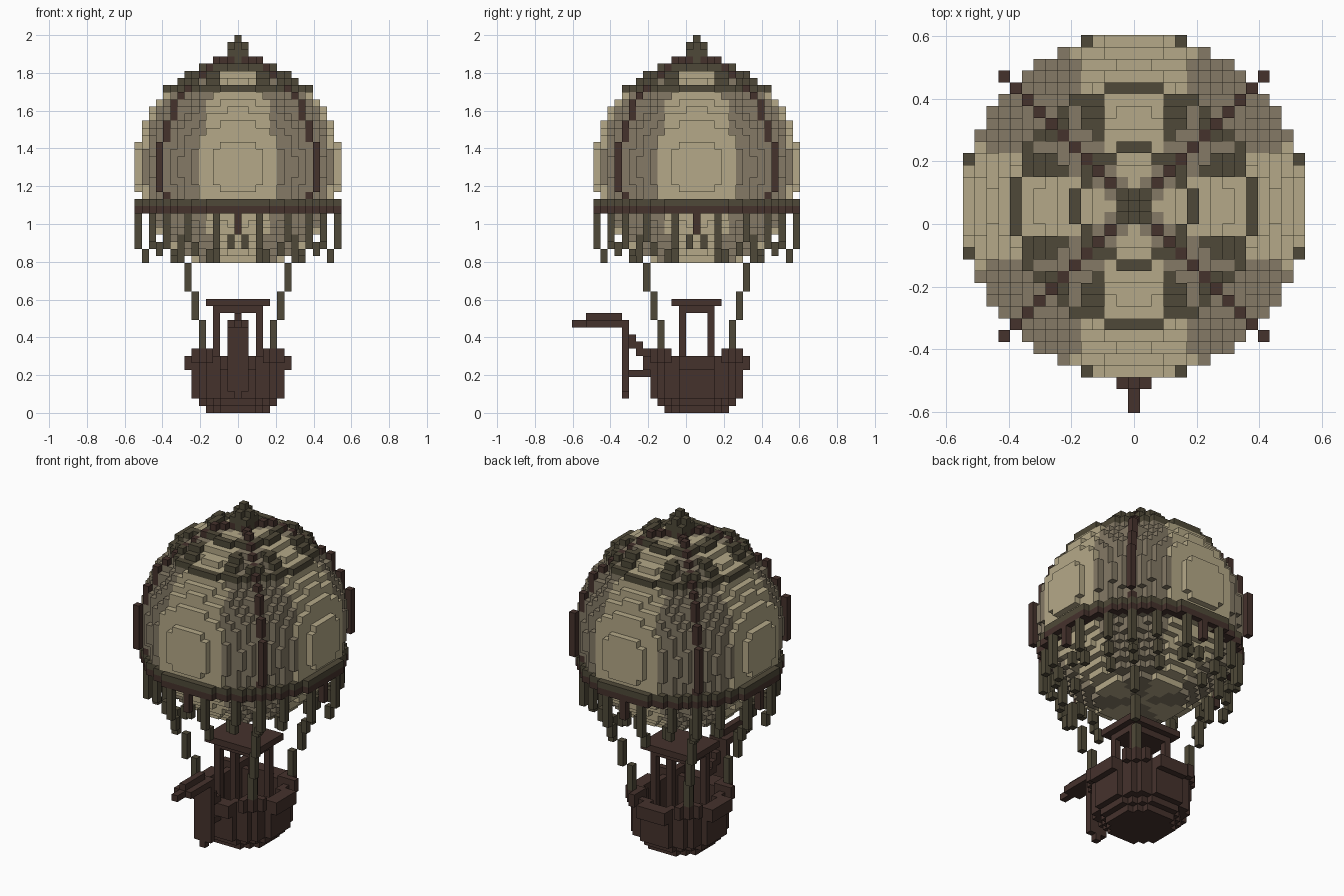
import bpy, bmesh, math
from mathutils import Vector

if "Cube" in bpy.data.objects:
    bpy.data.objects.remove(bpy.data.objects["Cube"], do_unlink=True)

V = 2 / 53            # block size
OFFSET = 1.5          # balloon axis sits this many blocks behind the origin
R = 14.5              # envelope radius in blocks
MID = 34              # envelope centre layer


def srgb(h):
    vals = [int(h[i:i + 2], 16) / 255 for i in (0, 2, 4)]
    return [c / 12.92 if c < 0.04045 else ((c + 0.055) / 1.055) ** 2.4 for c in vals] + [1]


def material(name, h):
    m = bpy.data.materials.new(name)
    m.use_nodes = True
    m.diffuse_color = srgb(h)
    m.node_tree.nodes["Principled BSDF"].inputs["Base Color"].default_value = srgb(h)
    m.node_tree.nodes["Principled BSDF"].inputs["Roughness"].default_value = 0.9
    return m


CREAM, TAUPE, OLIVE, BROWN = range(4)
MATS = [material("cream_cloth", "B5A988"), material("taupe_cloth", "857A66"),
        material("olive_rope", "4F4938"), material("dark_brown_wood", "45322C")]


def build(name, blocks):
    """Make one mesh from a {(x, y, z): colour} dict, keeping only exposed faces."""
    bm = bmesh.new()
    cache = {}

    def vert(p):
        key = tuple(round(c * 2) for c in p)
        if key not in cache:
            cache[key] = bm.verts.new((p[0] * V, (p[1] + OFFSET) * V, (p[2] + 0.5) * V))
        return cache[key]

    for cell, colour in blocks.items():
        c = Vector(cell)
        for axis in range(3):
            for sign in (-1, 1):
                n = Vector([sign if a == axis else 0 for a in range(3)])
                if tuple(int(q) for q in c + n) in blocks:
                    continue
                s = Vector([1 if a == (axis + 1) % 3 else 0 for a in range(3)])
                t = n.cross(s)
                ring = [(1, 1), (-1, 1), (-1, -1), (1, -1)]
                f = bm.faces.new([vert(c + (n + s * a + t * b) / 2) for a, b in ring])
                f.material_index = colour
    mesh = bpy.data.meshes.new(name)
    bm.to_mesh(mesh)
    bm.free()
    for m in MATS:
        mesh.materials.append(m)
    ob = bpy.data.objects.new(name, mesh)
    bpy.context.collection.objects.link(ob)
    return ob


def box(xs, ys, zs, colour):
    """Filled block range, both ends included."""
    return {(x, y, z): colour for x in range(xs[0], xs[1] + 1)
            for y in range(ys[0], ys[1] + 1) for z in range(zs[0], zs[1] + 1)}


def disc(inner, outer, z, colour):
    n = range(-16, 17)
    return {(x, y, z): colour for x in n for y in n if inner <= math.hypot(x, y) <= outer}


def eightfold(x, y, z0, z1, colour):
    """Vertical run of blocks repeated in all eight sectors."""
    return {(p * sx, q * sy, z): colour for p, q in ((x, y), (y, x))
            for sx in (-1, 1) for sy in (-1, 1) for z in range(z0, z1 + 1)}


def slice_radius(z):
    return math.sqrt(max(0, R * R - (z - MID) ** 2))


# Envelope: ball of blocks with cream gores facing the four sides
envelope = {}
for z in range(21, 49):
    for (x, y, _) in disc(0, slice_radius(z), z, 0):
        a, b = sorted((abs(x), abs(y)))
        envelope[x, y, z] = CREAM if a <= 0.4 * b + 0.01 else TAUPE
build("envelope", envelope)

# Belt around the envelope
build("belt", {**disc(12.5, 14.6, 28, BROWN), **disc(12.9, 14.6, 29, OLIVE)})

# Diagonal ribs climbing to the crown
ribs = {}
above = 0
for z in range(30, 50):
    n = int(slice_radius(z) / math.sqrt(2)) + 1 if z < 49 else 1
    below = int(slice_radius(z - 1) / math.sqrt(2)) + 1
    for m in range(n, max(n, below - 1) + 1):
        ribs.update(eightfold(m, m, z, z, BROWN))
ribs.update(eightfold(3, 3, 49, 49, BROWN))
build("ribs", ribs)

# Crown hoops and the lashings between them
build("crown_hoop_outer", disc(9, 10.3, 45, OLIVE))
build("crown_hoop_inner", disc(4.4, 5.2, 48, OLIVE))
lashings = {}
for x, y, z in ((4, 8, 46), (3, 8, 46), (4, 7, 47), (3, 7, 47), (3, 6, 47), (6, 7, 46)):
    lashings.update(eightfold(x, y, z, z, OLIVE))
build("crown_lashings", lashings)

# Finial
build("finial", {**box((-1, 1), (-1, 1), (48, 50), OLIVE),
                 **disc(0, 1, 51, OLIVE), (0, 0, 52): OLIVE})

# Tassels hanging below the belt
tassels = {}
for x, y, z0, z1, colour in ((14, 0, 25, 27, BROWN), (12, 1, 23, 24, OLIVE),
                             (14, 3, 23, 27, OLIVE), (13, 3, 21, 22, OLIVE),
                             (12, 7, 24, 27, OLIVE), (11, 6, 22, 23, OLIVE),
                             (10, 10, 23, 27, OLIVE), (9, 9, 22, 22, OLIVE),
                             (9, 4, 21, 22, OLIVE)):
    tassels.update(eightfold(x, y, z0, z1, colour))
build("tassels", tassels)

# Four stepped ropes from envelope to basket
ropes = {}
for n, z0, z1 in ((8, 21, 24), (7, 17, 20), (6, 13, 16), (5, 9, 12)):
    ropes.update(eightfold(n, n, z0, z1, OLIVE))
build("ropes", ropes)

# Basket: stepped round hull, hollow above the floor
basket = {**disc(0, 4.6, 0, BROWN), **disc(0, 5.6, 1, BROWN), **disc(0, 6.5, 2, BROWN)}
for z in range(3, 8):
    basket.update(disc(5.2, 6.5, z, BROWN))
for s in (-1, 1):
    basket.update(box((7 * s, 7 * s), (-2, 2), (6, 7), BROWN))
    basket.update(box((-2, 2), (7 * s, 7 * s), (6, 7), BROWN))
for x, y in ((4, 4), (4, 5), (4, 6), (5, 5)):
    basket.update(eightfold(x, y, 7, 8, BROWN))
build("basket", basket)

# Canopy on four posts
canopy = {**box((-4, 4), (-3, 3), (15, 15), BROWN), **box((-3, 3), (-2, 2), (14, 14), BROWN)}
for sx in (-1, 1):
    for sy in (-2, 2):
        canopy.update(box((3 * sx, 3 * sx), (sy, sy), (3, 13), BROWN))
build("canopy", canopy)

# Bow board, its struts and the bowsprit
bow = {**box((-1, 1), (-10, -10), (3, 12), BROWN), (0, -10, 2): BROWN,
       **box((0, 0), (-9, -7), (5, 5), BROWN),
       **box((0, 0), (-9, -9), (9, 10), BROWN), **box((0, 0), (-8, -8), (8, 9), BROWN),
       **box((0, 0), (-7, -7), (7, 8), BROWN)}
build("bow_board", bow)
build("bowsprit", {**box((-1, 1), (-15, -11), (12, 12), BROWN),
                   **box((0, 0), (-17, -16), (12, 12), BROWN),
                   **box((0, 0), (-15, -11), (13, 13), BROWN)})
